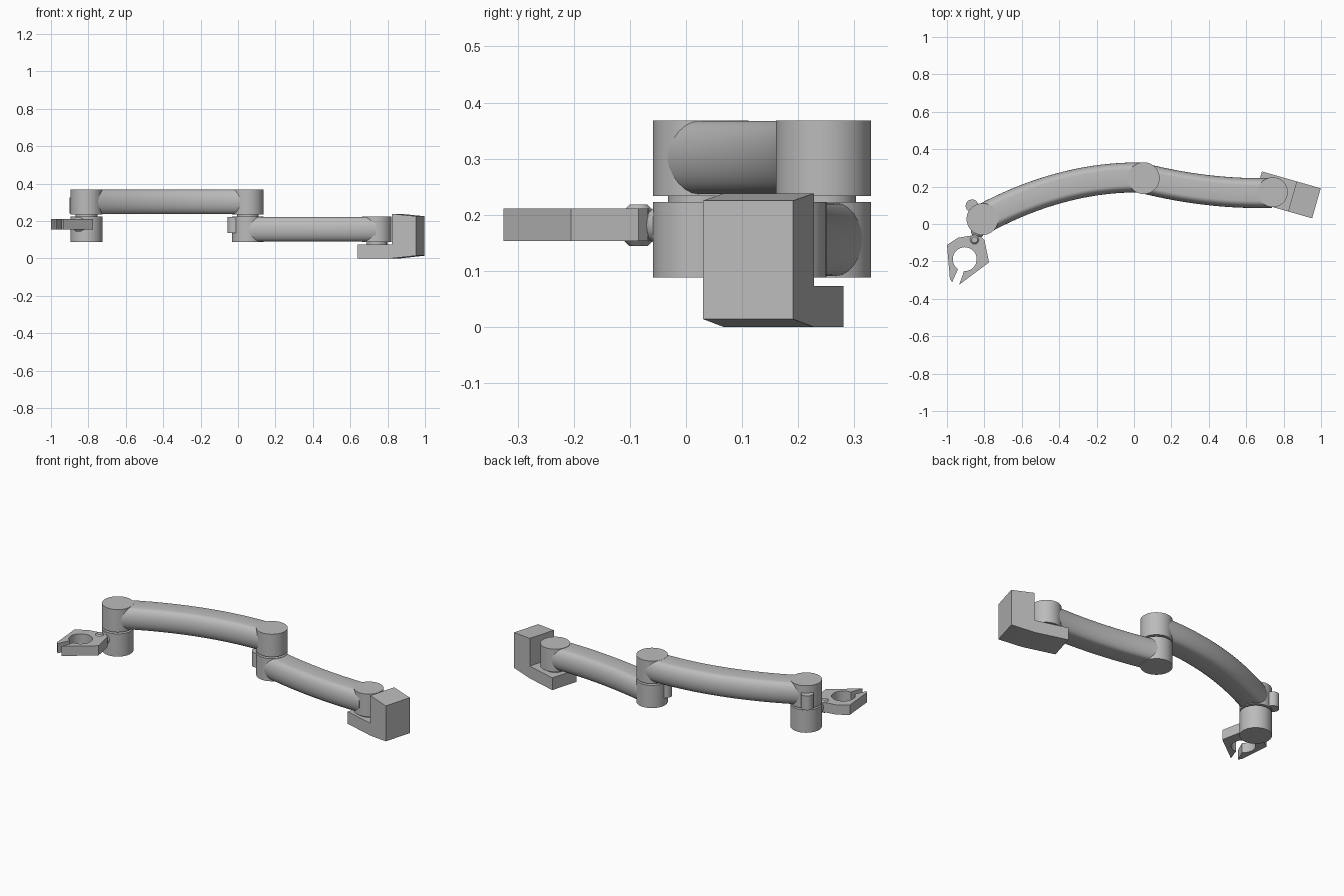
import bpy, bmesh, math
from mathutils import Vector, Matrix

old = bpy.data.objects.get("Cube")
if old:
    bpy.data.objects.remove(old, do_unlink=True)

GREY = (0.5, 0.5, 0.5, 1)
metal = bpy.data.materials.new("plain grey")
metal.use_nodes = True
metal.diffuse_color = GREY
metal.node_tree.nodes["Principled BSDF"].inputs["Base Color"].default_value = GREY


def finish(name, bm):
    bmesh.ops.recalc_face_normals(bm, faces=bm.faces[:])
    mesh = bpy.data.meshes.new(name)
    bm.to_mesh(mesh)
    bm.free()
    mesh.materials.append(metal)
    ob = bpy.data.objects.new(name, mesh)
    bpy.context.collection.objects.link(ob)
    bpy.ops.object.select_all(action="DESELECT")
    ob.select_set(True)
    bpy.context.view_layer.objects.active = ob
    bpy.ops.object.shade_smooth_by_angle(angle=math.radians(30))
    return ob


def cylinder(name, centre, r, z0, z1):
    bm = bmesh.new()
    place = Matrix.Translation((centre[0], centre[1], (z0 + z1) / 2))
    bmesh.ops.create_cone(bm, cap_ends=True, segments=48, radius1=r, radius2=r,
                          depth=z1 - z0, matrix=place)
    return finish(name, bm)


def prism(name, outline, offset):
    """Sweep a closed outline of 3D points along an offset."""
    bm = bmesh.new()
    face = bm.faces.new([bm.verts.new(p) for p in outline])
    out = bmesh.ops.extrude_face_region(bm, geom=[face])
    verts = [g for g in out["geom"] if isinstance(g, bmesh.types.BMVert)]
    bmesh.ops.translate(bm, verts=verts, vec=offset)
    return finish(name, bm)


def arm(name, x0, x1, apex, bend, z, steps=24):
    """Curved bar with flat top and bottom and rounded sides, following a parabola."""
    section = []
    for side in (1, -1):
        for i in range(13):
            a = side * math.pi * (0.5 - i / 12)
            section.append((side * (0.042 + 0.038 * math.cos(a)), 0.065 * math.sin(a) * side * side))
    bm = bmesh.new()
    rings = []
    for k in range(steps + 1):
        x = x0 + (x1 - x0) * k / steps
        y = apex[1] + bend * (x - apex[0]) ** 2
        n = Vector((-2 * bend * (x - apex[0]), 1)).normalized()
        rings.append([bm.verts.new((x + n.x * w, y + n.y * w, z + h)) for w, h in section])
    count = len(section)
    for a, b in zip(rings, rings[1:]):
        for i in range(count):
            j = (i + 1) % count
            bm.faces.new((a[i], a[j], b[j], b[i]))
    bm.faces.new(rings[0])
    bm.faces.new(rings[-1])
    return finish(name, bm)


# Joints
WRIST, ELBOW, SHOULDER = Vector((-0.81, 0.026)), Vector((0.052, 0.245)), Vector((0.742, 0.17))
R = 0.085
for label, c in (("wrist", WRIST), ("elbow", ELBOW)):
    cylinder(label + "_upper_drum", c, R, 0.233, 0.368)
    cylinder(label + "_neck", c, 0.058, 0.22, 0.236)
    cylinder(label + "_lower_drum", c, R, 0.088, 0.223)
cylinder("shoulder_drum", SHOULDER, 0.08, 0.088, 0.223)
cylinder("shoulder_neck", SHOULDER, 0.056, 0.065, 0.09)

# Small knobs on the drums
cylinder("wrist_knob", WRIST + Vector((-0.056, 0.071)), 0.034, 0.24, 0.325)
cylinder("elbow_knob", ELBOW + Vector((-0.074, -0.025)), 0.034, 0.135, 0.22)

# Curved arms
arm("upper_arm", -0.79, 0.04, (0.02, 0.249), -0.325, 0.302)
arm("lower_arm", 0.07, 0.735, (0.68, 0.165), 0.2, 0.156)

# Mounting bracket with a tapered end block
u, v = Vector((0.961, -0.276, 0)), Vector((-0.276, -0.961, 0))
corner = Vector((0.684, 0.281, 0))
profile = [(0, 0), (0.193, 0), (0.327, 0.014), (0.327, 0.225),
           (0.193, 0.238), (0.193, 0.073), (0, 0.073)]
prism("mounting_bracket", [corner + u * a + Vector((0, 0, h)) for a, h in profile], v * 0.167)

# Gripper pivot
reach = Vector((-0.36, -0.93))
bm = bmesh.new()
ball = WRIST + reach * 0.07
bmesh.ops.create_uvsphere(bm, u_segments=32, v_segments=16, radius=0.036,
                          matrix=Matrix.Translation((ball.x, ball.y, 0.181)))
finish("gripper_ball", bm)
pin = cylinder("gripper_pivot", WRIST + reach * 0.119, 0.026, 0.144, 0.218)
bev = pin.modifiers.new("chamfer", "BEVEL")
bev.width = 0.01
bev.segments = 1

# Gripper: two jaws around a round opening with a mouth
outer = [(-0.915, -0.27), (-0.935, -0.325), (-0.775, -0.205), (-0.80, -0.085), (-0.82, -0.068),
         (-0.87, -0.062), (-0.94, -0.073), (-1.0, -0.112), (-0.984, -0.295), (-0.972, -0.31)]
hole = []
for i in range(33):
    a = math.radians(236 - 330 * i / 32)
    hole.append((-0.905 + 0.064 * math.cos(a), -0.188 + 0.064 * math.sin(a)))
prism("gripper_jaws", [(x, y, 0.153) for x, y in outer + hole], (0, 0, 0.058))
